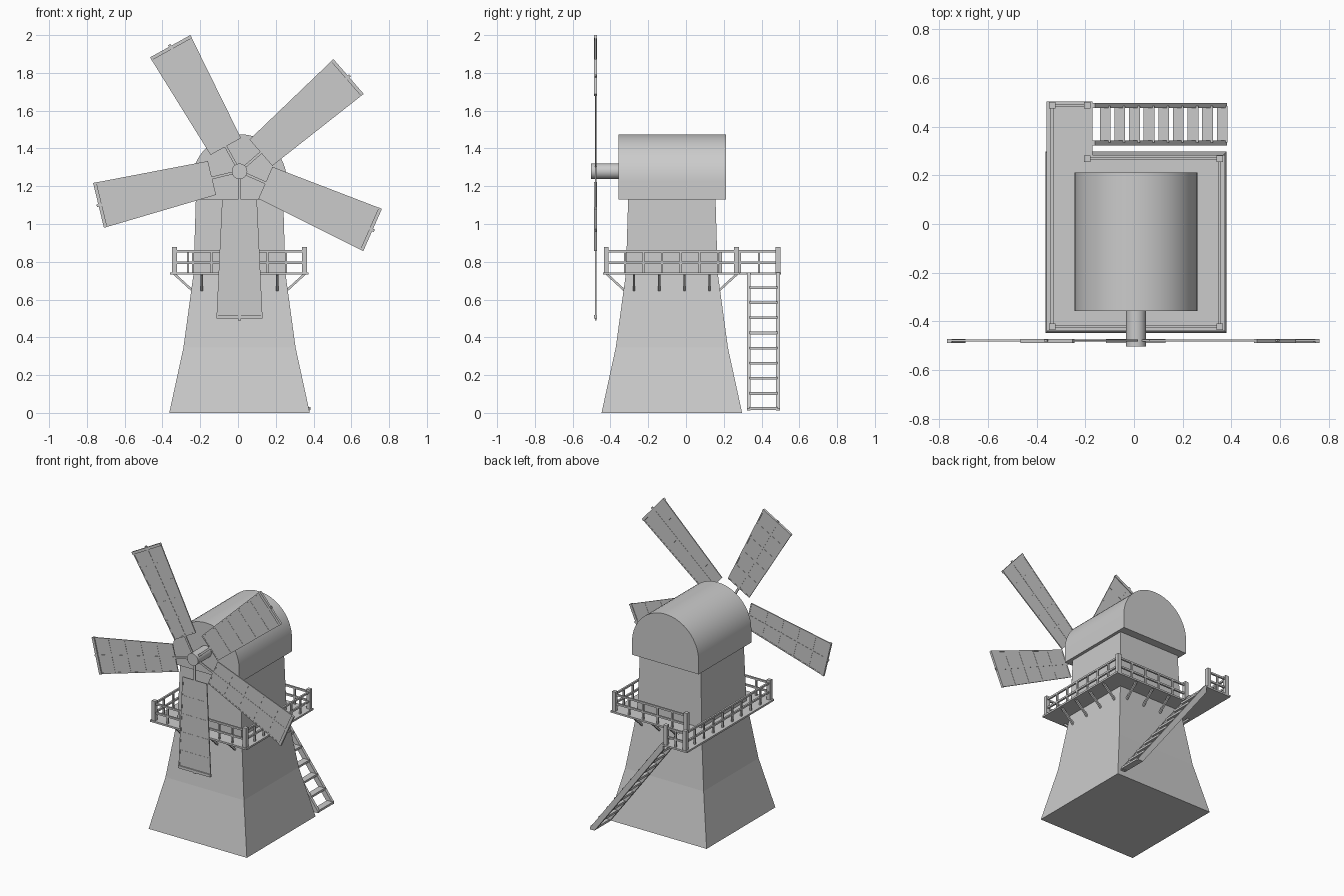
import bpy, bmesh
from math import radians, cos, sin, pi
from mathutils import Vector, Matrix

if "Cube" in bpy.data.objects:
    bpy.data.objects.remove(bpy.data.objects["Cube"])

CX, CY = 0.008, -0.075          # tower axis
HUB = Vector((0.008, 0, 1.279))  # sail axis


def finish(name, bm):
    bmesh.ops.recalc_face_normals(bm, faces=bm.faces)
    me = bpy.data.meshes.new(name)
    bm.to_mesh(me)
    bm.free()
    ob = bpy.data.objects.new(name, me)
    bpy.context.collection.objects.link(ob)
    return ob


def smooth(ob):
    bpy.ops.object.select_all(action='DESELECT')
    ob.select_set(True)
    bpy.context.view_layer.objects.active = ob
    bpy.ops.object.shade_smooth_by_angle(angle=radians(35))


def prism(bm, pts, offset):
    """Extrude a planar outline along an offset vector."""
    f = bm.faces.new([bm.verts.new(p) for p in pts])
    g = bmesh.ops.extrude_face_region(bm, geom=[f])['geom']
    bmesh.ops.translate(bm, vec=offset, verts=[v for v in g if isinstance(v, bmesh.types.BMVert)])


def box(bm, c, s):
    m = Matrix.Translation(c) @ Matrix.Diagonal((*s, 1))
    bmesh.ops.create_cube(bm, size=1, matrix=m)


def beam(bm, p, q, w, h, up=(0, 0, 1)):
    """Square bar from p to q, w across and h in the up direction."""
    p, q = Vector(p), Vector(q)
    d = (q - p).normalized()
    side = d.cross(Vector(up)).normalized()
    top = side.cross(d)
    pts = [p + side * a * w / 2 + top * b * h / 2 for a, b in ((-1, -1), (1, -1), (1, 1), (-1, 1))]
    prism(bm, pts, q - p)


# tower: stacked square sections
bm = bmesh.new()
rings = []
for z, h in ((0, 0.372), (0.345, 0.297), (0.74, 0.243), (1.14, 0.231)):
    rings.append([bm.verts.new((CX + a * h, CY + b * h, z))
                  for a, b in ((-1, -1), (1, -1), (1, 1), (-1, 1))])
for r0, r1 in zip(rings, rings[1:]):
    for i in range(4):
        j = (i + 1) % 4
        bm.faces.new((r0[i], r0[j], r1[j], r1[i]))
bm.faces.new(rings[0])
bm.faces.new(rings[-1])
finish("tower", bm)

# barrel-roofed cap
bm = bmesh.new()
R, ZS = 0.252, 1.223
outline = [(CX - R, -0.358, 1.13), (CX + R, -0.358, 1.13)]
outline += [(CX + R * cos(pi * i / 32), -0.358, ZS + R * sin(pi * i / 32)) for i in range(33)]
prism(bm, outline, Vector((0, 0.57, 0)))
smooth(finish("cap", bm))

# sail shaft
bm = bmesh.new()
bmesh.ops.create_cone(bm, cap_ends=True, segments=32, radius1=0.041, radius2=0.041, depth=0.2,
                      matrix=Matrix.Translation((HUB.x, -0.403, HUB.z)) @ Matrix.Rotation(pi / 2, 4, 'X'))
smooth(finish("sail_shaft", bm))

# sails: thin tapered panel, spar, frame and lattice bars
Y = -0.478
R0, W0, W1 = 0.15, 0.092, 0.122
for n, (ang, r1) in enumerate(((-90, 0.78), (-23.8, 0.77), (41, 0.765), (119, 0.757), (193.6, 0.768))):
    bm = bmesh.new()

    def half(r):
        return W0 + (W1 - W0) * (r - R0) / (r1 - R0)

    prism(bm, [(R0, Y - 0.002, -W0), (r1, Y - 0.002, -W1), (r1, Y - 0.002, W1), (R0, Y - 0.002, W0)],
          Vector((0, 0.004, 0)))
    beam(bm, (0.02, Y, 0), (r1 + 0.01, Y, 0), 0.007, 0.014)
    box(bm, (r1 - 0.009, Y - 0.002, 0), (0.018, 0.016, 2 * W1))
    for s in (-1, 1):
        beam(bm, (R0, Y, s * (W0 - 0.004)), (r1, Y, s * (W1 - 0.004)), 0.007, 0.008)
    for i in range(5):
        r = R0 + 0.004 + (r1 - R0) * i / 5
        box(bm, (r, Y, 0), (0.008, 0.0065, 2 * half(r)))
    ob = finish(f"sail_{n + 1}", bm)
    ob.matrix_world = Matrix.Translation(HUB) @ Matrix.Rotation(-radians(ang), 4, 'Y')

# L-shaped gallery deck
bm = bmesh.new()
prism(bm, [(x, y, 0.732) for x, y in ((-0.36, -0.44), (0.373, -0.44), (0.373, 0.284),
                                      (-0.17, 0.284), (-0.17, 0.503), (-0.36, 0.503))],
      Vector((0, 0, 0.012)))
finish("gallery_deck", bm)

# gallery railing, open where the stair arrives
bm = bmesh.new()
path = [(-0.192, 0.268), (0.352, 0.268), (0.352, -0.422), (-0.336, -0.422), (-0.336, 0.487), (-0.192, 0.487)]
for x, y in path:
    box(bm, (x, y, 0.81), (0.026, 0.026, 0.135))
for a, b in zip(path, path[1:]):
    a, b = Vector(a), Vector(b)
    for z in (0.795, 0.856):
        beam(bm, (*a, z), (*b, z), 0.012, 0.012)
    count = max(2, round((b - a).length / 0.1))
    for i in range(1, count):
        p = a.lerp(b, i / count)
        box(bm, (p.x, p.y, 0.802), (0.011, 0.011, 0.12))
finish("gallery_railing", bm)

# diagonal brackets, four per side
bm = bmesh.new()
for k in range(4):
    rot = Matrix.Rotation(k * pi / 2, 3, 'Z')
    c = Vector((CX, CY, 0))
    for t in (-0.2, -0.067, 0.067, 0.2):
        p = c + rot @ Vector((t, -0.345, 0.735))
        q = c + rot @ Vector((t, -0.25, 0.648))
        beam(bm, p, q, 0.012, 0.012)
finish("gallery_brackets", bm)

# open stair with two stringers and nine treads
bm = bmesh.new()
for y in (0.332, 0.487):
    pts = [(-0.172, 0.744), (-0.172, 0.70), (0.345, 0.012), (0.381, 0.012), (0.381, 0.022), (-0.16, 0.744)]
    prism(bm, [(x, y - 0.01, z) for x, z in pts], Vector((0, 0.02, 0)))
for i in range(9):
    z = 0.663 - 0.08 * i
    box(bm, (-0.172 + (0.735 - z) * 0.75, 0.41, z), (0.044, 0.15, 0.014))
finish("stair", bm)
